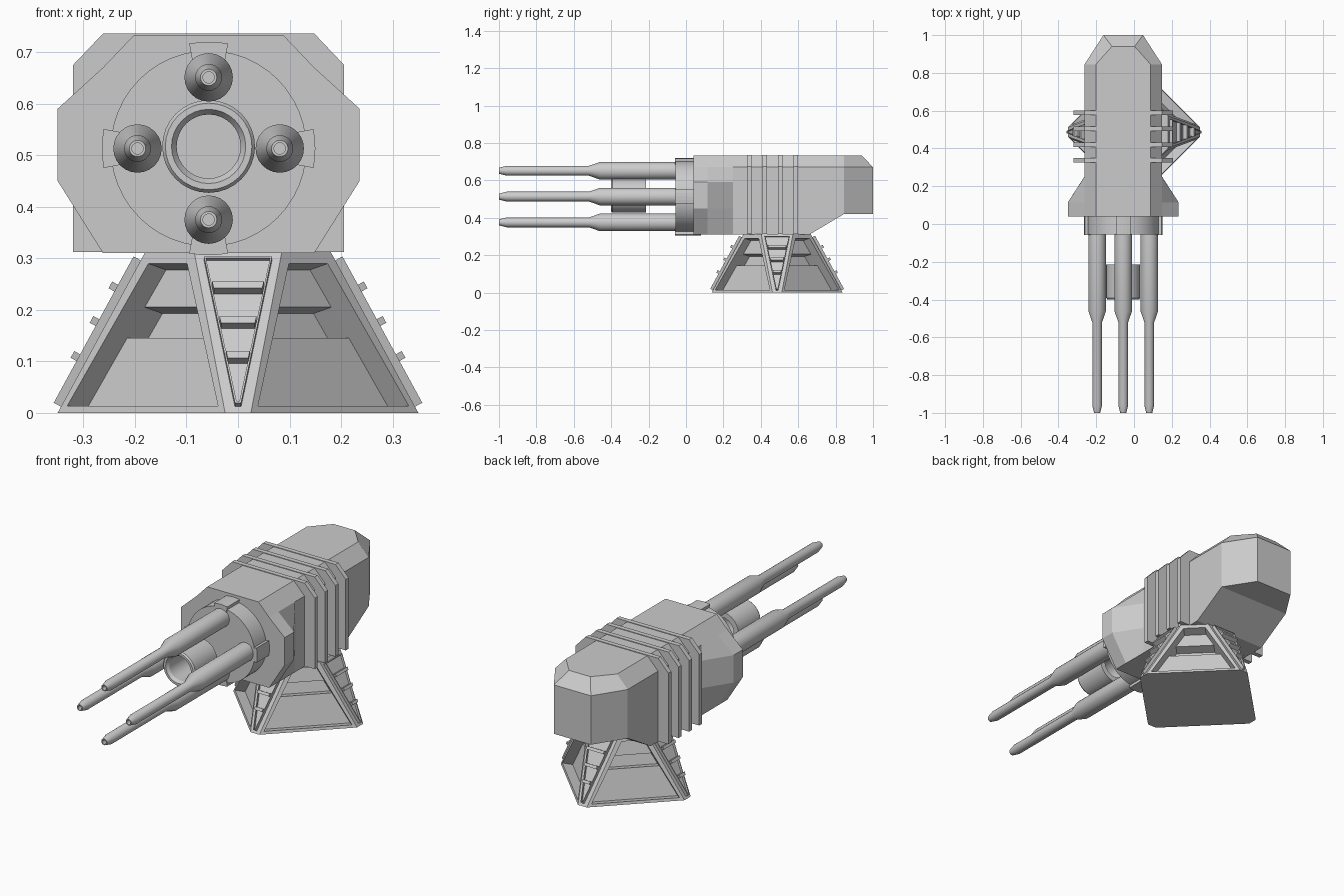
import bpy, bmesh, math
from mathutils import Matrix, Vector

if "Cube" in bpy.data.objects:
    bpy.data.objects.remove(bpy.data.objects["Cube"])

CX, CZ = -0.057, 0.513      # gun axis
BY = 0.487                  # pedestal centre in y


def finish(bm, name, smooth=False):
    bmesh.ops.remove_doubles(bm, verts=bm.verts, dist=1e-6)
    bmesh.ops.recalc_face_normals(bm, faces=bm.faces)
    me = bpy.data.meshes.new(name)
    bm.to_mesh(me)
    bm.free()
    ob = bpy.data.objects.new(name, me)
    bpy.context.collection.objects.link(ob)
    if smooth:
        bpy.ops.object.select_all(action='DESELECT')
        ob.select_set(True)
        bpy.context.view_layer.objects.active = ob
        bpy.ops.object.shade_smooth_by_angle(angle=math.radians(30))
    return ob


def loft(bm, sections):
    """Skin equal-length rings and cap both ends; returns the last cap."""
    rings = [[bm.verts.new(p) for p in s] for s in sections]
    n = len(rings[0])
    for a, b in zip(rings, rings[1:]):
        for i in range(n):
            j = (i + 1) % n
            bm.faces.new((a[i], a[j], b[j], b[i]))
    bm.faces.new(rings[0][::-1])
    return bm.faces.new(rings[-1])


def prism_y(bm, pts, y0, y1):
    return loft(bm, [[(x, y, z) for x, z in pts] for y in (y0, y1)])


def lathe(name, prof, cx, cz, closed=False, seg=32):
    bm = bmesh.new()
    rings = [[bm.verts.new((cx + r * math.sin(2 * math.pi * i / seg), y,
                            cz + r * math.cos(2 * math.pi * i / seg)))
              for i in range(seg)] for r, y in prof]
    if closed:
        rings.append(rings[0])
    for a, b in zip(rings, rings[1:]):
        for i in range(seg):
            j = (i + 1) % seg
            bm.faces.new((a[i], a[j], b[j], b[i]))
    if not closed:
        bm.faces.new(rings[0])
        bm.faces.new(rings[-1])
    return finish(bm, name, True)


def recess(bm, face, depth):
    bmesh.ops.inset_individual(bm, faces=[face], thickness=0.0002, depth=-depth)


# Pedestal: tapered octagon with a deep window in each broad side
def octagon(a, b, z):
    return [(x, y + BY, z) for x, y in ((a, -b), (b, -a), (b, a), (a, b),
                                        (-a, b), (-b, a), (-b, -a), (-a, -b))]


bm = bmesh.new()
loft(bm, [octagon(0.025, 0.35, 0), octagon(0.085, 0.18, 0.312)])
bmesh.ops.recalc_face_normals(bm, faces=bm.faces)
bm.normal_update()
sides = [f for f in bm.faces if abs(f.normal.x) > 0.3 and abs(f.normal.y) > 0.3]
for f in sides:
    bmesh.ops.inset_individual(bm, faces=[f], thickness=0.027)
    recess(bm, f, 0.05)
    # horizontal slot in the recessed panel
    parts = [f]
    for z in (0.145, 0.205):
        geom = parts + list({e for p in parts for e in p.edges}) + list({v for p in parts for v in p.verts})
        res = bmesh.ops.bisect_plane(bm, geom=geom, plane_co=(0, 0, z), plane_no=(0, 0, 1))
        parts = list({g for g in res['geom'] if isinstance(g, bmesh.types.BMFace)} | set(parts))
    for p in parts:
        if 0.15 < p.calc_center_median().z < 0.20:
            recess(bm, p, 0.05)
finish(bm, "pedestal")

# Corner plates with rungs, repeated on four corners
N = Vector((0, -0.312, 0.17)).normalized()


def slab(bm, pts, d0, d1):
    base = [Vector((x, -0.35 + 0.17 * z / 0.312, z)) for x, z in pts]
    return loft(bm, [[p + N * d for p in base] for d in (d0, d1)])


for k, side in enumerate(("front", "right", "back", "left")):
    bm = bmesh.new()
    f = slab(bm, [(-0.066, 0.296), (-0.006, 0.012), (0.006, 0.012), (0.066, 0.296)], -0.005, 0.016)
    bmesh.ops.recalc_face_normals(bm, faces=bm.faces)
    bmesh.ops.inset_individual(bm, faces=[f], thickness=0.005)
    recess(bm, f, 0.01)
    for z, w in ((0.235, 0.05), (0.168, 0.036), (0.1, 0.023)):
        slab(bm, [(-w, z + 0.006), (-w + 0.003, z - 0.007), (w - 0.003, z - 0.007), (w, z + 0.006)], 0, 0.029)
    bmesh.ops.transform(bm, verts=bm.verts, matrix=Matrix.Translation((0, BY, 0))
                        @ Matrix.Rotation(k * math.pi / 2, 4, 'Z'))
    finish(bm, side + "_corner_ladder")

# Housing: lower hull lofted along y, bevelled roof lofted along z
bm = bmesh.new()
loft(bm, [[(CX - w, y, b), (CX + w, y, b), (CX + w, y, 0.67), (CX - w, y, 0.67)]
          for y, w, b in ((0.04, 0.205, 0.31), (0.66, 0.205, 0.31), (0.845, 0.205, 0.42), (1.0, 0.105, 0.42))])
finish(bm, "housing")
bm = bmesh.new()
loft(bm, [[(CX - w, 0.04, z), (CX + w, 0.04, z), (CX + w, 0.845, z), (CX + t, ye, z),
           (CX - t, ye, z), (CX - w, 0.845, z)]
          for w, t, ye, z in ((0.205, 0.105, 1.0, 0.67), (0.145, 0.06, 0.94, 0.733))])
finish(bm, "housing_roof")

# Flared cheeks on both sides of the front
for s, side in ((1, "right"), (-1, "left")):
    bm = bmesh.new()
    loft(bm, [[(CX + s * x, y, z) for x, z in ((0.15, 0.31), (0.205, 0.31), (o, 0.45), (o, 0.59),
                                             (0.205, 0.67), (0.15, 0.67))]
              for y, o in ((0.04, 0.293), (0.115, 0.293), (0.25, 0.206))])
    finish(bm, side + "_cheek")

# Cooling fins around the housing
for i, y in enumerate((0.338, 0.42, 0.505, 0.588)):
    bm = bmesh.new()
    prism_y(bm, [(CX - 0.263, 0.312), (CX + 0.263, 0.312), (CX + 0.263, 0.675), (CX + 0.205, 0.736),
                 (CX - 0.205, 0.736), (CX - 0.263, 0.675)], y - 0.012, y + 0.012)
    finish(bm, f"cooling_fin_{i + 1}")

# Barrel drum and its four clamps
lathe("barrel_drum", [(0.19, 0.05), (0.19, -0.055)], CX, CZ, seg=48)
for k in range(4):
    angs = [k * math.pi / 2 + math.radians(a) for a in (-10.5, -5, 0, 5, 10.5)]
    pts = [(CX + r * math.sin(a), CZ + r * math.cos(a))
           for r, seq in ((0.207, angs), (0.17, angs[::-1])) for a in seq]
    bm = bmesh.new()
    prism_y(bm, pts, -0.059, 0.08 if k == 2 else 0.042)
    finish(bm, f"drum_clamp_{k + 1}")

# Four barrels with hollow muzzles
barrel = [(0.047, -0.04), (0.047, -0.46), (0.026, -0.52), (0.026, -0.96),
          (0.016, -1.0), (0.011, -1.0), (0.011, -0.96)]
for k in range(4):
    a = k * math.pi / 2
    lathe(f"barrel_{k + 1}", barrel, CX + 0.138 * math.sin(a), CZ + 0.138 * math.cos(a), seg=24)

# Open spacer tube held between the barrels
lathe("spacer_tube", [(0.09, -0.215), (0.09, -0.392), (0.084, -0.4), (0.072, -0.4),
                      (0.062, -0.385), (0.062, -0.215)], CX, CZ + 0.004, closed=True)
